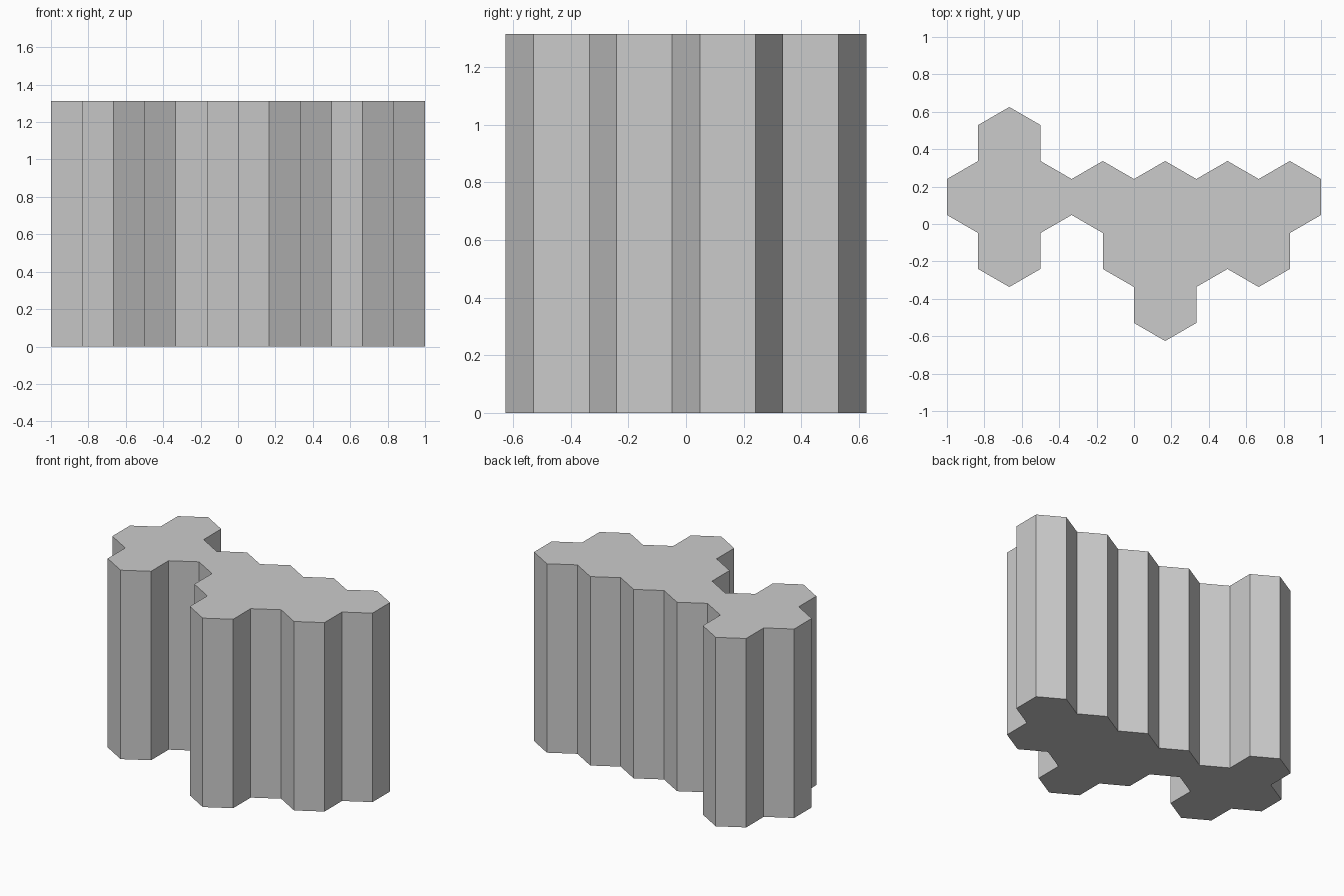
import bpy, bmesh
from math import sin, cos, pi, sqrt

if "Cube" in bpy.data.objects:
    bpy.data.objects.remove(bpy.data.objects["Cube"])

HEIGHT = 1.313
W = 1 / 3            # hexagon width across flats
R = W / sqrt(3)      # hexagon corner radius

# Hexagon cells: row height (in units of 1.5 R) -> x positions in cell widths
ROWS = {
    1.5: [-2],
    0.5: [-2.5, -1.5, -0.5, 0.5, 1.5, 2.5],
    -0.5: [-2, 0, 1, 2],
    -1.5: [0.5],
}

bm = bmesh.new()

# Honeycomb footprint, welded into one outline
for row, cells in ROWS.items():
    for c in cells:
        angles = [pi / 6 + i * pi / 3 for i in range(6)]
        bm.faces.new([bm.verts.new((c * W + R * cos(a), row * 1.5 * R + R * sin(a), 0))
                      for a in angles])
bmesh.ops.remove_doubles(bm, verts=bm.verts[:], dist=0.001)
bmesh.ops.dissolve_faces(bm, faces=bm.faces[:], use_verts=False)

# Raise the footprint into a prism
ext = bmesh.ops.extrude_face_region(bm, geom=bm.faces[:], use_keep_orig=True)
top = [g for g in ext["geom"] if isinstance(g, bmesh.types.BMVert)]
bmesh.ops.translate(bm, verts=top, vec=(0, 0, HEIGHT))
bmesh.ops.recalc_face_normals(bm, faces=bm.faces[:])

mesh = bpy.data.meshes.new("hexagon_tile_prism")
bm.to_mesh(mesh)
bm.free()
obj = bpy.data.objects.new("hexagon_tile_prism", mesh)
bpy.context.collection.objects.link(obj)
